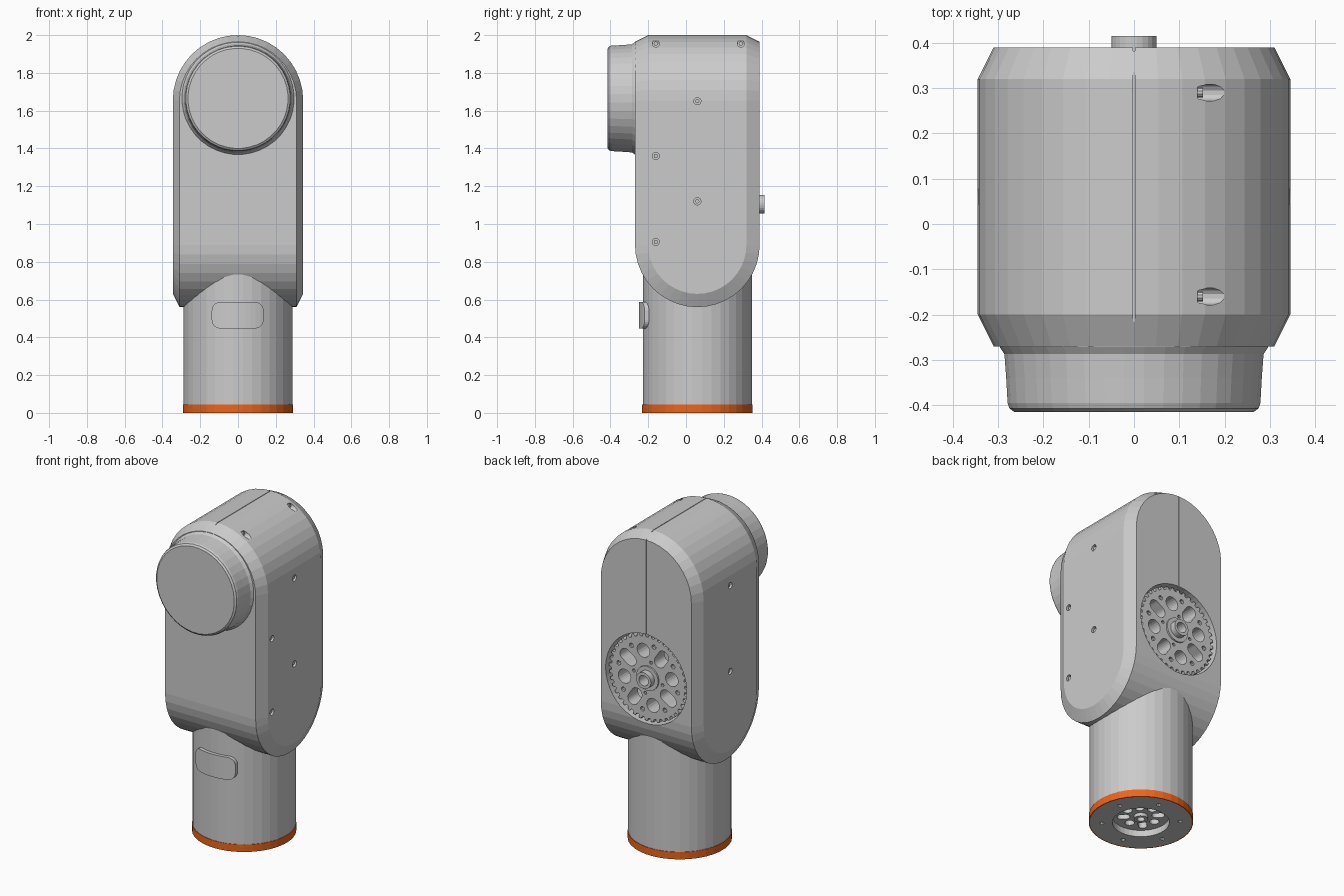
import bpy, bmesh
from math import sin, cos, pi, radians
from mathutils import Matrix, Vector

if "Cube" in bpy.data.objects:
    bpy.data.objects.remove(bpy.data.objects["Cube"])

AXES = {'z': Matrix.Identity(4),
        'y': Matrix.Rotation(radians(-90), 4, 'X'),
        'x': Matrix.Rotation(radians(90), 4, 'Y')}


def finish(name, bm):
    bmesh.ops.remove_doubles(bm, verts=bm.verts, dist=1e-5)
    bmesh.ops.recalc_face_normals(bm, faces=bm.faces)
    me = bpy.data.meshes.new(name)
    bm.to_mesh(me)
    bm.free()
    ob = bpy.data.objects.new(name, me)
    bpy.context.collection.objects.link(ob)
    return ob


def loft(bm, rings, cap=True, wrap=False, closed=True):
    """Skin a list of equally long point rings."""
    vs = [[bm.verts.new(p) for p in r] for r in rings]
    n = len(vs[0])
    pairs = list(zip(vs, vs[1:])) + ([(vs[-1], vs[0])] if wrap else [])
    for a, b in pairs:
        for i in range(n if closed else n - 1):
            j = (i + 1) % n
            bm.faces.new((a[i], a[j], b[j], b[i]))
    if cap and not wrap:
        bm.faces.new(vs[0])
        bm.faces.new(vs[-1])


def circle(r, n=32):
    return [(r * cos(2 * pi * (i + .5) / n), r * sin(2 * pi * (i + .5) / n)) for i in range(n)]


def prism(name, outline, h0, h1, at=(0, 0, 0), axis='z'):
    bm = bmesh.new()
    m = Matrix.Translation(at) @ AXES[axis]
    loft(bm, [[m @ Vector((u, v, h)) for u, v in outline] for h in (h0, h1)])
    return finish(name, bm)


def lathe(name, profile, at=(0, 0, 0), axis='z', n=40, wrap=False):
    bm = bmesh.new()
    m = Matrix.Translation(at) @ AXES[axis]
    loft(bm, [[m @ Vector((u, v, h)) for u, v in circle(r, n)] for r, h in profile], wrap=wrap)
    return finish(name, bm)


def box(name, lo, hi):
    return prism(name, [(lo[0], lo[1]), (hi[0], lo[1]), (hi[0], hi[1]), (lo[0], hi[1])], lo[2], hi[2])


def rounded(hx, hy, r, n=6):
    """Rounded rectangle outline; also makes slots."""
    pts = []
    for k, (sx, sy) in enumerate([(1, 1), (-1, 1), (-1, -1), (1, -1)]):
        for i in range(n + 1):
            a = pi / 2 * (k + i / n)
            pts.append((sx * (hx - r) + r * cos(a), sy * (hy - r) + r * sin(a)))
    return pts


def turned(outline, angle, dist):
    """Move an outline outwards by dist and turn it about the centre."""
    c, s = cos(angle), sin(angle)
    return [((u + dist) * c - v * s, (u + dist) * s + v * c) for u, v in outline]


def cut(target, cutters, op='DIFFERENCE'):
    bpy.context.view_layer.objects.active = target
    for c in cutters:
        c.hide_render = True
        mod = target.modifiers.new('cut', 'BOOLEAN')
        mod.operation, mod.solver, mod.object = op, 'EXACT', c
        bpy.ops.object.modifier_apply(modifier=mod.name)
        bpy.data.objects.remove(c)


# Housing: arched top and U-shaped bottom that share one octagonal section
JOIN, ARCH_Z, MID_Y = 0.89, 1.655, 0.06
bm = bmesh.new()
top = []
for y, inset in ((-.27, .035), (-.2, 0), (.32, 0), (.39, .035)):
    r = .345 - inset
    arc = [(-r * cos(pi * i / 20), y, ARCH_Z + r * sin(pi * i / 20)) for i in range(21)]
    top.append([(-r, y, JOIN)] + arc + [(r, y, JOIN)])
loft(bm, top, closed=False)
bottom = []
for x, inset in ((-.345, .07), (-.31, 0), (.31, 0), (.345, .07)):
    r = .33 - inset
    bottom.append([(x, MID_Y - r * cos(pi * i / 20), JOIN - r * sin(pi * i / 20)) for i in range(21)])
loft(bm, bottom, closed=False)
housing = finish('housing', bm)

# Pulley pocket, centre seam and screw holes in the housing
PULLEY = (0, 0, 1.105)
cutters = [prism('pocket', circle(.277, 48), .12, .6, PULLEY, 'y'),
           box('seam_top', (-.002, -.5, 1.992), (.002, .5, 2.1)),
           box('seam_back', (-.002, .382, .7), (.002, .5, 1.98))]
screws = [(1, .06, 1.65, .325), (1, .06, 1.12, .325), (1, -.16, 1.36, .325), (1, -.16, .905, .325),
          (1, -.16, 1.955, .14), (1, .29, 1.955, .14), (-1, .06, 1.65, .325), (-1, .06, 1.12, .325)]
for side, y, z, floor in screws:
    cutters.append(prism('screw_hole', circle(.019, 12), side * floor, side * .5, (0, y, z), 'x'))
cut(housing, cutters)
for side, y, z, floor in screws:
    prism('screw', circle(.011, 10), side * (floor - .01), side * (floor + .012), (0, y, z), 'x')

# Round motor cap on the front
lathe('motor_cap', [(.30, -.26), (.297, -.272), (.287, -.287), (.283, -.34), (.28, -.395),
                    (.276, -.407), (.265, -.415)], (0, 0, 1.665), 'y')

# Toothed pulley wheel in the back
def gear_outline(teeth, r0, r1):
    pts = []
    for i in range(teeth):
        for f, r in ((0, r0), (.35, r0), (.5, r1), (.85, r1)):
            a = 2 * pi * (i + f) / teeth
            pts.append((r * cos(a), r * sin(a)))
    return pts


wheel = prism('pulley_wheel', gear_outline(40, .25, .267), .27, .37, PULLEY, 'y')
holes = []
for i in range(8):
    a = 2 * pi * i / 8
    shape = rounded(.058, .036, .035) if i % 2 else circle(.043, 20)
    holes.append(prism('wheel_hole', turned(shape, a + .2, .165), .2, .5, PULLEY, 'y'))
    holes.append(prism('bolt_hole', turned(circle(.014, 10), a + .2 + pi / 8, .205), .2, .5, PULLEY, 'y'))
    if i % 2:
        holes.append(prism('inner_hole', turned(circle(.01, 8), a + .2 + pi / 8, .1), .2, .5, PULLEY, 'y'))
holes.append(prism('bore', circle(.035), .2, .5, PULLEY, 'y'))
cut(wheel, holes)
lathe('pulley_hub', [(.032, .25), (.075, .25), (.075, .38), (.05, .38), (.05, .415), (.032, .415)],
      PULLEY, 'y', 24, True)

# Neck post, hollow from below
FOOT = (0, MID_Y, 0)
lathe('neck_post', [(.29, .04), (.29, .8), (.2, .8), (.2, .04)], FOOT, 'z', 36, True)

# Curved pad on the front of the neck
pad = prism('front_pad', rounded(.137, .07, .045), -.25, -.1, (-.002, 0, .517), 'y')
cut(pad, [prism('pad_curve', circle(.31, 72), .3, .7, FOOT)], 'INTERSECT')

# Coloured ring and base plate
orange = bpy.data.materials.new('orange')
orange.diffuse_color = (.85, .13, .01, 1)
orange.use_nodes = True
orange.node_tree.nodes["Principled BSDF"].inputs["Base Color"].default_value = orange.diffuse_color
ring = lathe('base_ring', [(.293, 0), (.293, .045), (.286, .045), (.286, 0)], FOOT, 'z', 36, True)
ring.data.materials.append(orange)
plate = lathe('base_plate', [(.286, 0), (.286, .044), (.16, .044), (.16, 0)], FOOT, 'z', 36, True)
cut(plate, [prism('plate_hole', turned(circle(.013, 10), pi * i / 3 + .3, .22), -.1, .03, FOOT)
            for i in range(6)])

# Small drive wheel inside the base opening
drive = prism('drive_wheel', circle(.19, 36), .04, .09, FOOT)
holes = [prism('drive_bore', circle(.022, 16), 0, .2, FOOT)]
for i in range(8):
    a = 2 * pi * i / 8
    shape = rounded(.036, .024, .023) if i % 2 else circle(.027, 16)
    holes.append(prism('drive_hole', turned(shape, a, .098), 0, .2, FOOT))
cut(drive, holes)
lathe('drive_hub', [(.022, .02), (.04, .02), (.04, .1), (.022, .1)], FOOT, 'z', 20, True)
